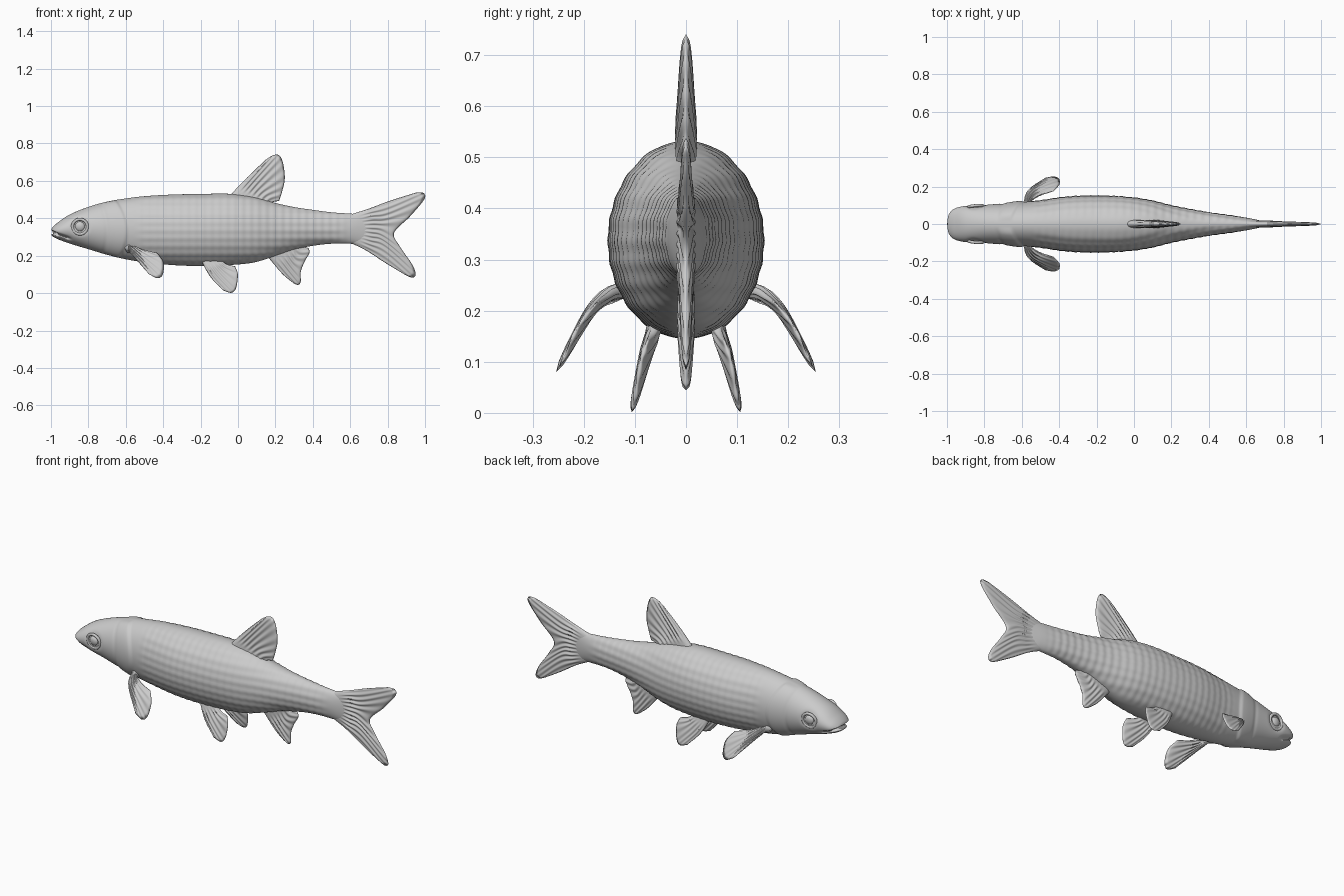
import bpy, bmesh, math
from mathutils import Vector

if "Cube" in bpy.data.objects:
    bpy.data.objects.remove(bpy.data.objects["Cube"])

grey = bpy.data.materials.new("fish_grey")
grey.diffuse_color = (0.6, 0.6, 0.6, 1)
grey.use_nodes = True
grey.node_tree.nodes["Principled BSDF"].inputs["Base Color"].default_value = grey.diffuse_color


def spline(pts, t):
    """Catmull-Rom point on a list of tuples, t in 0..1."""
    n = len(pts) - 1
    s = min(max(t, 0), 1) * n
    i = min(int(s), n - 1)
    f = s - i
    p1, p2 = pts[i], pts[i + 1]
    p0 = pts[i - 1] if i > 0 else [2 * a - b for a, b in zip(p1, p2)]
    p3 = pts[i + 2] if i + 2 <= n else [2 * b - a for a, b in zip(p1, p2)]
    return [0.5 * (2 * b + (c - a) * f + (2 * a - 5 * b + 4 * c - d) * f * f
                   + (3 * b - a - 3 * c + d) * f ** 3)
            for a, b, c, d in zip(p0, p1, p2, p3)]


def smoothstep(a, b, x):
    t = min(max((x - a) / (b - a), 0), 1)
    return t * t * (3 - 2 * t)


def finish(bm, name):
    bmesh.ops.remove_doubles(bm, verts=bm.verts, dist=1e-5)
    bmesh.ops.recalc_face_normals(bm, faces=bm.faces)
    me = bpy.data.meshes.new(name)
    bm.to_mesh(me)
    bm.free()
    me.materials.append(grey)
    me.shade_smooth()
    ob = bpy.data.objects.new(name, me)
    bpy.context.collection.objects.link(ob)
    return ob


# Body stations: x, top z, bottom z, half width
STATIONS = [
    (-1.0, .336, .312, .03), (-.99, .354, .302, .056), (-.96, .38, .287, .082),
    (-.9, .42, .265, .097), (-.8, .461, .235, .102), (-.7, .489, .205, .110),
    (-.6, .506, .181, .117), (-.5, .518, .165, .127), (-.35, .527, .15, .147),
    (-.2, .53, .145, .152), (-.05, .531, .15, .146), (.08, .515, .163, .129),
    (.2, .482, .198, .10), (.3, .46, .232, .08), (.4, .445, .253, .063),
    (.5, .432, .264, .049), (.6, .425, .264, .034), (.66, .42, .262, .022),
    (.73, .40, .28, .006)]


def body_point(t, ang):
    x, top, bot, w = spline(STATIONS, t)
    mid, h = (top + bot) / 2, (top - bot) / 2
    c, s = math.cos(ang), math.sin(ang)
    y, z = w * c, mid + h * s
    flank = smoothstep(.1, .5, abs(c))
    # overlapping scales on the flanks
    mask = flank * smoothstep(-.57, -.48, x) * (1 - smoothstep(.5, .62, x))
    a, b = (x + z) / .042, (x - z) / .042
    bump = .0022 * mask * math.sin(math.pi * a) * math.sin(math.pi * b)
    # gill cover: swells forward of a curved edge, then drops
    edge = -.595 - 2.2 * (z - .33) ** 2
    bump += .007 * flank * smoothstep(edge - .13, edge - .02, x) * (1 - smoothstep(edge - .012, edge + .012, x))
    # shallow crease in front of the gill cover
    crease = -.70 - 1.5 * (z - .33) ** 2
    bump -= .003 * flank * math.exp(-((x - crease) / .012) ** 2)
    # eye socket
    bump -= .006 * flank * math.exp(-(((x + .845) ** 2 + (z - .355) ** 2) / .05 ** 2) ** 3)
    y += bump * c
    z += bump * s
    # mouth slit
    if x < -.86:
        line = .325 - .33 * (x + 1)
        g = math.exp(-((z - line) / .0075) ** 2) * (1 - smoothstep(-.92, -.88, x))
        y *= 1 - .22 * g
        x += .028 * g * (1 - smoothstep(-1.0, -.95, x))
    return x, y, z


bm = bmesh.new()
NX, NA = 280, 128
rings = [[bm.verts.new(body_point(i / NX, 2 * math.pi * k / NA)) for k in range(NA)]
         for i in range(NX + 1)]
for r0, r1 in zip(rings, rings[1:]):
    for k in range(NA):
        bm.faces.new((r0[k], r0[(k + 1) % NA], r1[(k + 1) % NA], r1[k]))
bm.faces.new(rings[0])
bm.faces.new(rings[-1])
finish(bm, "body")


def fin(name, rows, t_base, t_tip, rays, side=1, nu=72, nv=24):
    """Fin skin over rows of 3D points running from base to margin, with raised rays."""
    cols = [[spline(r, u / nu) for r in rows] for u in range(nu + 1)]
    grid = [[Vector(spline(c, v / nv)) for v in range(nv + 1)] for c in cols]
    bm = bmesh.new()
    sheets = []
    for sgn in (1, -1):
        sheet = []
        for u in range(nu + 1):
            line = []
            for v in range(nv + 1):
                du = grid[min(u + 1, nu)][v] - grid[max(u - 1, 0)][v]
                dv = grid[u][min(v + 1, nv)] - grid[u][max(v - 1, 0)]
                n = du.cross(dv).normalized()
                fu, fv = u / nu, v / nv
                h = t_base + (t_tip - t_base) * fv
                h *= math.sqrt(max(0, 1 - abs(2 * fu - 1) ** 5)) * math.sqrt(max(0, 1 - fv ** 14))
                h *= 1 + .22 * math.cos(2 * math.pi * rays * fu) * smoothstep(.15, .4, fv)
                p = grid[u][v] + n * h * sgn
                line.append(bm.verts.new((p.x, p.y * side, p.z)))
            sheet.append(line)
        for u in range(nu):
            for v in range(nv):
                bm.faces.new((sheet[u][v], sheet[u + 1][v], sheet[u + 1][v + 1], sheet[u][v + 1]))
        sheets.append(sheet)
    a, b = sheets
    for u in range(nu):  # close the base
        bm.faces.new((a[u][0], b[u][0], b[u + 1][0], a[u + 1][0])) if 0 < u < nu - 1 else None
    return finish(bm, name)


def flat(rows):
    """Place x,z rows on the centre plane."""
    return [[(x, 0, z) for x, z in r] for r in rows]


# Centre fins
fin("tail_fin", flat([
    [(.6, .42), (.6, .38), (.6, .345), (.6, .31), (.6, .27)],
    [(.70, .452), (.71, .40), (.71, .34), (.705, .28), (.69, .225)],
    [(.81, .493), (.80, .41), (.77, .33), (.79, .25), (.79, .16)],
    [(.95, .537), (.992, .535), (.995, .50), (.92, .41), (.835, .322),
     (.865, .25), (.93, .155), (.95, .10), (.93, .083), (.89, .10)]]),
    .02, .008, 11, nu=120)
fin("dorsal_fin", flat([
    [(-.05, .515), (.02, .505), (.09, .485), (.16, .455)],
    [(.05, .62), (.09, .59), (.135, .54), (.185, .485)],
    [(.15, .715), (.19, .738), (.222, .735), (.242, .69), (.25, .61), (.235, .54), (.22, .493)]]),
    .023, .008, 8)
fin("anal_fin", flat([
    [(.15, .205), (.21, .225), (.27, .25), (.32, .265)],
    [(.235, .105), (.27, .14), (.305, .185), (.35, .25)],
    [(.295, .054), (.32, .044), (.335, .06), (.336, .115), (.357, .17), (.382, .215), (.378, .24)]]),
    .018, .008, 7)

# Paired fins and eyes
PECTORAL = [
    [(-.60, .08, .265), (-.59, .08, .24), (-.575, .08, .215)],
    [(-.58, .145, .222), (-.565, .14, .235), (-.545, .125, .24)],
    [(-.553, .192, .19), (-.53, .182, .205), (-.495, .155, .228)],
    [(-.475, .247, .10), (-.43, .254, .08), (-.402, .243, .10), (-.398, .213, .165), (-.43, .175, .215)]]
PELVIC = [
    [(-.20, .06, .18), (-.15, .06, .175), (-.09, .055, .175)],
    [(-.15, .084, .09), (-.115, .082, .10), (-.08, .074, .125), (-.06, .066, .155)],
    [(-.08, .104, .014), (-.035, .106, .002), (-.01, .10, .028), (-.001, .088, .10), (-.015, .074, .143)]]

for side, tag in ((-1, "right"), (1, "left")):
    fin(tag + "_pectoral_fin", PECTORAL, .016, .006, 6, side)
    fin(tag + "_pelvic_fin", PELVIC, .015, .006, 6, side)
    rot = (math.radians(90) - side * math.radians(8), 0, side * math.radians(4))
    bpy.ops.mesh.primitive_torus_add(location=(-.845, side * .093, .355), rotation=rot,
                                     major_radius=.040, minor_radius=.008,
                                     major_segments=48, minor_segments=12)
    rim = bpy.context.object
    rim.name = tag + "_eye_rim"
    bpy.ops.mesh.primitive_uv_sphere_add(location=(-.845, side * .088, .355), rotation=rot,
                                         radius=1, segments=32, ring_count=16)
    eye = bpy.context.object
    eye.name = tag + "_eye"
    eye.scale = (.027, .027, .016)
    for ob in (rim, eye):
        ob.data.materials.append(grey)
        ob.data.shade_smooth()
